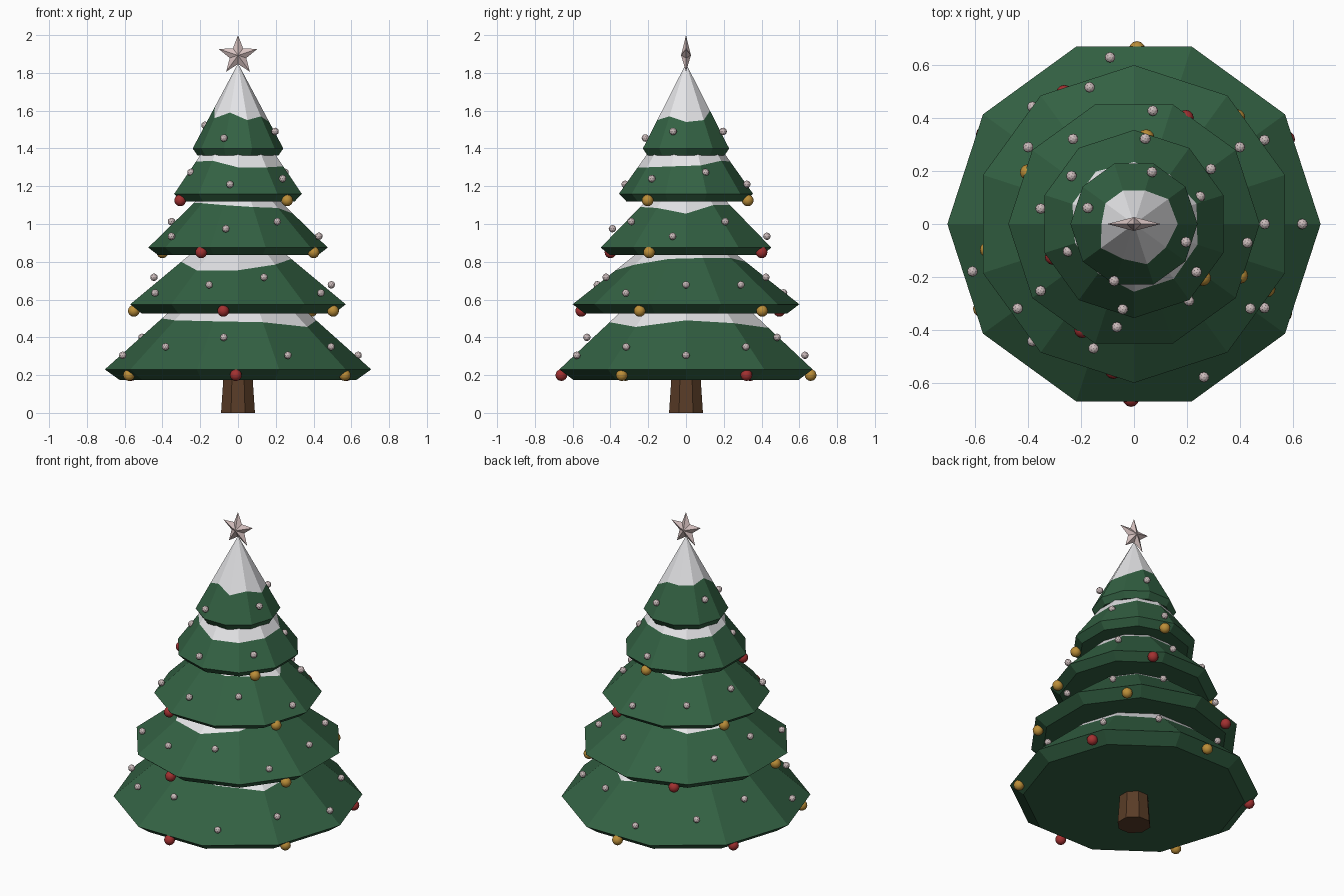
import bpy, bmesh
from math import sin, cos, radians, pi
from mathutils import Matrix, Vector

if "Cube" in bpy.data.objects:
    bpy.data.objects.remove(bpy.data.objects["Cube"], do_unlink=True)


def material(name, r, g, b):
    mat = bpy.data.materials.new(name)
    mat.use_nodes = True
    mat.diffuse_color = (r, g, b, 1)
    mat.node_tree.nodes["Principled BSDF"].inputs["Base Color"].default_value = (r, g, b, 1)
    return mat


GREEN = material("needle green", .033, .12, .056)
SNOW = material("snow white", .8, .8, .82)
BROWN = material("bark brown", .1, .045, .02)
STAR = material("pale rose", .68, .54, .53)
RED = material("bauble red", .36, .03, .03)
GOLD = material("bauble gold", .5, .27, .04)
LIGHT = material("light rose grey", .6, .5, .5)


def finish(bm, name, *mats, smooth=False):
    bmesh.ops.recalc_face_normals(bm, faces=bm.faces)
    for face in bm.faces:
        face.smooth = smooth
    mesh = bpy.data.meshes.new(name)
    bm.to_mesh(mesh)
    bm.free()
    for mat in mats:
        mesh.materials.append(mat)
    obj = bpy.data.objects.new(name, mesh)
    bpy.context.collection.objects.link(obj)
    return obj


def polar(radius, degrees, z):
    a = radians(degrees)
    return Vector((radius * cos(a), radius * sin(a), z))


def bridge(bm, low, high, index=0):
    n = len(low)
    for i in range(n):
        j = (i + 1) % n
        bm.faces.new((low[i], low[j], high[j], high[i])).material_index = index


def make_tier(name, radius, base, rim, apex, turn, snow):
    """Ten-sided bough layer with an uneven snow line cut across its slope."""
    bm = bmesh.new()
    angles = [turn + 36 * k for k in range(10)]
    under = [bm.verts.new(polar(radius * .89, a, base)) for a in angles]
    edge = [bm.verts.new(polar(radius, a, rim)) for a in angles]
    line = [bm.verts.new(polar(radius * (apex - z) / (apex - rim), a, z))
            for a, z in zip(angles, snow)]
    tip = bm.verts.new((0, 0, apex))
    bm.faces.new(under)
    bridge(bm, under, edge)
    bridge(bm, edge, line)
    for i in range(10):
        bm.faces.new((line[i], line[(i + 1) % 10], tip)).material_index = 1
    finish(bm, name, GREEN, SNOW)


def make_bauble(name, place, mat):
    bm = bmesh.new()
    bmesh.ops.create_uvsphere(bm, u_segments=12, v_segments=8, radius=.031,
                              matrix=Matrix.Translation(place))
    finish(bm, name, mat, smooth=True)


def make_lights(name, count, start, phase, radii, heights):
    """Ring of small lights that climb and drop in a cycle of three."""
    bm = bmesh.new()
    for k in range(count):
        step = (k + phase) % 3
        place = polar(radii[step], start + 360 * k / count, heights[step])
        bmesh.ops.create_icosphere(bm, subdivisions=2, radius=.02,
                                   matrix=Matrix.Translation(place))
    finish(bm, name, LIGHT)


# Bough layers, from the lowest up
make_tier("bough_layer_lowest", .705, .175, .23, .86, 0,
          (.49, .475, .45, .49, .5, .5, .49, .485, .48, .455))
make_tier("bough_layer_second", .6, .525, .575, 1.05, 18,
          (.82, .82, .8, .775, .78, .8, .755, .755, .785, .815))
make_tier("bough_layer_third", .475, .835, .875, 1.34, 0,
          (1.055, 1.1, 1.1, 1.075, 1.09, 1.11, 1.11, 1.1, 1.09, 1.085))
make_tier("bough_layer_fourth", .355, 1.12, 1.16, 1.66, 18,
          (1.31, 1.335, 1.33, 1.315, 1.315, 1.33, 1.335, 1.3, 1.3, 1.305))
make_tier("bough_layer_top", .24, 1.362, 1.4, 1.85, 0,
          (1.54, 1.55, 1.6, 1.6, 1.6, 1.62, 1.56, 1.59, 1.55, 1.57))

# Trunk
bm = bmesh.new()
bmesh.ops.create_cone(bm, cap_ends=True, segments=8, radius1=.097, radius2=.08, depth=.24,
                      matrix=Matrix.Translation((0, 0, .12)) @ Matrix.Rotation(pi / 8, 4, "Z"))
finish(bm, "trunk", BROWN)

# Baubles hanging under the rims: count, first angle, radius, height, first colours
bauble_rings = (
    ("lowest", 6, 29, .66, .2, (RED, GOLD)),
    ("second", 5, 46, .56, .54, (GOLD, RED)),
    ("third", 4, 64, .445, .85, (RED, GOLD)),
    ("fourth", 3, 82, .33, 1.125, (GOLD, RED)),
)
for layer, count, start, radius, height, colours in bauble_rings:
    for k in range(count):
        make_bauble(f"bauble_{layer}_{k + 1}", polar(radius, start + 360 * k / count, height),
                    colours[k % 2])

# Small lights on the slopes
make_lights("lights_lowest", 11, 0, 0, (.636, .586, .53), (.305, .35, .4))
make_lights("lights_second", 10, 36, 1, (.543, .494, .445), (.635, .678, .718))
make_lights("lights_third", 8, 35.6, 2, (.434, .395, .357), (.935, .975, 1.013))
make_lights("lights_fourth", 6, 22.5, 2, (.325, .298, .27), (1.21, 1.24, 1.273))
make_lights("lights_top", 4, 70.8, 1, (.228, .208, .185), (1.455, 1.49, 1.523))

# Five-pointed star with raised centres front and back
bm = bmesh.new()
middle = 1.893
points = []
for k in range(10):
    reach = .107 if k % 2 == 0 else .046
    a = k * pi / 5
    points.append(bm.verts.new((reach * sin(a), 0, middle + reach * cos(a))))
for depth in (-.026, .026):
    centre = bm.verts.new((0, depth, middle))
    for i in range(10):
        bm.faces.new((points[i], points[(i + 1) % 10], centre))
finish(bm, "star", STAR)
